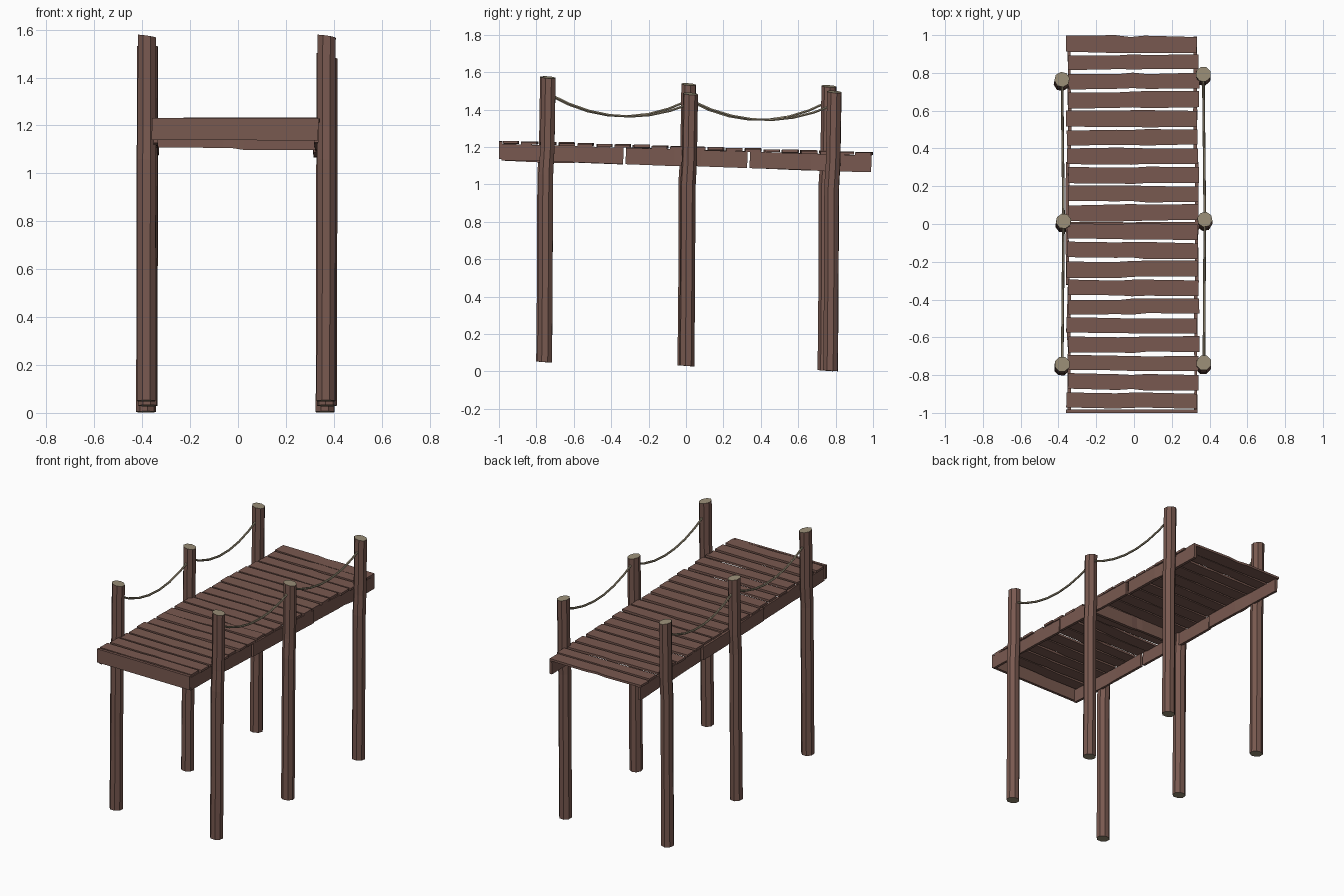
import bpy, bmesh, math, random
from mathutils import Vector

if "Cube" in bpy.data.objects:
    bpy.data.objects.remove(bpy.data.objects["Cube"])

random.seed(4)


def material(name, rgb):
    m = bpy.data.materials.new(name)
    m.diffuse_color = (*rgb, 1)
    m.use_nodes = True
    m.node_tree.nodes["Principled BSDF"].inputs["Base Color"].default_value = m.diffuse_color
    return m


WOOD = material("weathered_wood", (0.19, 0.10, 0.08))
TAN = material("cut_wood_and_rope", (0.33, 0.28, 0.19))


def deck_z(y):
    # top of the gently sloping deck
    return 1.235 - 0.032 * (y + 1)


def loft(name, rings, mats, cap_slot=0):
    # skin a list of closed rings and cap both ends
    bm = bmesh.new()
    vs = [[bm.verts.new(p) for p in r] for r in rings]
    n = len(rings[0])
    for a, b in zip(vs, vs[1:]):
        for i in range(n):
            j = (i + 1) % n
            bm.faces.new((a[i], a[j], b[j], b[i]))
    for cap in (vs[0], vs[-1]):
        bm.faces.new(cap).material_index = cap_slot
    bmesh.ops.recalc_face_normals(bm, faces=bm.faces)
    me = bpy.data.meshes.new(name)
    bm.to_mesh(me)
    bm.free()
    for m in mats:
        me.materials.append(m)
    ob = bpy.data.objects.new(name, me)
    bpy.context.collection.objects.link(ob)
    return ob


def board(name, start, end, width, height, cuts=(0, 1), wobble=0.0):
    # rough-sawn board: rectangular sections with uneven edges in between
    p, q = Vector(start), Vector(end)
    d = (q - p).normalized()
    side = d.cross(Vector((0, 0, 1))).normalized()
    up = side.cross(d)
    rings = []
    for t in cuts:
        w = wobble if 0 < t < 1 else 0
        c = p.lerp(q, t)
        e1, e2, h = (random.uniform(-w, w) for _ in range(3))
        rings.append([c + side * (width / 2 + e1) + up * (height / 2),
                      c - side * (width / 2 + e2) + up * (height / 2),
                      c - side * (width / 2 + e2) - up * (height / 2 + h),
                      c + side * (width / 2 + e1) - up * (height / 2 + h)])
    return loft(name, rings, [WOOD])


# deck planks
for i in range(20):
    y = -0.935 + i * 0.0995
    if i == 19:
        y = 0.951
    z = deck_z(y) - 0.008
    skew = random.uniform(-0.006, 0.004)
    dx = random.uniform(-0.008, 0.008)
    rise = random.uniform(-0.003, 0.003)
    x0, x1 = (-0.352 + dx, 0.34 + dx)
    ob = board(f"deck_plank_{i + 1}", (x0, y - skew, z + rise), (x1, y + skew, z - rise),
               random.uniform(0.078, 0.086), 0.015, (0, 0.38, 0.49, 0.6, 1), 0.0)
    # chipped edges near the middle
    for v in ob.data.vertices[4:16]:
        v.co.y += random.uniform(-0.005, 0.005) if v.index % 4 in (0, 1) else 0
    for k in range(4, 16, 4):
        ob.data.vertices[k + 3].co.y = ob.data.vertices[k].co.y
        ob.data.vertices[k + 2].co.y = ob.data.vertices[k + 1].co.y

# side beams, three lengths per side
for side, xs in (("left", (-0.343, -0.351, -0.343)), ("right", (0.327, 0.333, 0.324))):
    for k, x in enumerate(xs):
        y0, y1 = -0.985 + k * 0.663, -0.335 + k * 0.663
        drop = 0.062 + random.uniform(-0.003, 0.003)
        board(f"{side}_side_beam_{k + 1}", (x, y0, deck_z(y0) - drop), (x, y1, deck_z(y1) - drop),
              0.018, 0.088, (0, 0.4, 0.5, 0.62, 1), 0.004)

# front end board and middle cross beam
board("front_end_board", (-0.36, -0.991, 1.186), (0.335, -0.991, 1.183), 0.018, 0.092)
board("middle_cross_beam", (-0.34, 0.0, 1.152), (0.325, 0.0, 1.140), 0.02, 0.086,
      (0, 0.42, 0.48, 0.55, 1), 0.005)

# posts: side, row, top x, top y, foot z, top z
posts = [("left", "front", -0.380, -0.742, 0.050, 1.572),
         ("right", "front", 0.370, -0.735, 0.050, 1.572),
         ("left", "middle", -0.373, 0.015, 0.030, 1.535),
         ("right", "middle", 0.375, 0.024, 0.030, 1.485),
         ("left", "rear", -0.381, 0.765, 0.004, 1.525),
         ("right", "rear", 0.367, 0.793, 0.004, 1.495)]
tops = {}
for side, row, x, y, z0, z1 in posts:
    tops[side, row] = (x, y, z1)
    spin = random.uniform(0, 0.7)
    rings = []
    for t, lean, r in ((0, -0.020, 0.042), (0.33, -0.016, 0.041), (0.66, -0.014, 0.042),
                       (0.75, -0.006, 0.041), (1, 0, 0.041)):
        ring = []
        for k in range(8):
            a = spin + k * math.pi / 4
            cx, cy = r * math.cos(a), r * math.sin(a)
            tilt = -0.15 * cx * t - 0.08 * cy
            ring.append((x + cx - 0.003 * (1 - t), y + lean + cy, z0 + (z1 - z0) * t + tilt))
        rings.append(ring)
    loft(f"{side}_{row}_post", rings, [WOOD, TAN], 1)

# sagging ropes between neighbouring posts
for side in ("left", "right"):
    for a, b, za, zb, low in (("front", "middle", 1.485, 1.45, 1.365),
                              ("middle", "rear", 1.45, 1.445, 1.345)):
        if side == "right":
            zb -= 0.018
        p, q = tops[side, a], tops[side, b]
        rings = []
        sag = (za + zb) / 2 - low
        for k in range(8):
            t = k / 7
            cx = p[0] + (q[0] - p[0]) * t
            cy = p[1] + (q[1] - p[1]) * t
            cz = za + (zb - za) * t - sag * 4 * t * (1 - t)
            slope = math.atan2(zb - za - sag * 4 * (1 - 2 * t), q[1] - p[1])
            rings.append([(cx + 0.007 * math.cos(u),
                           cy - 0.007 * math.sin(u) * math.sin(slope),
                           cz + 0.007 * math.sin(u) * math.cos(slope))
                          for u in (j * math.pi / 3 for j in range(6))])
        loft(f"{side}_{a}_to_{b}_rope", rings, [TAN])
